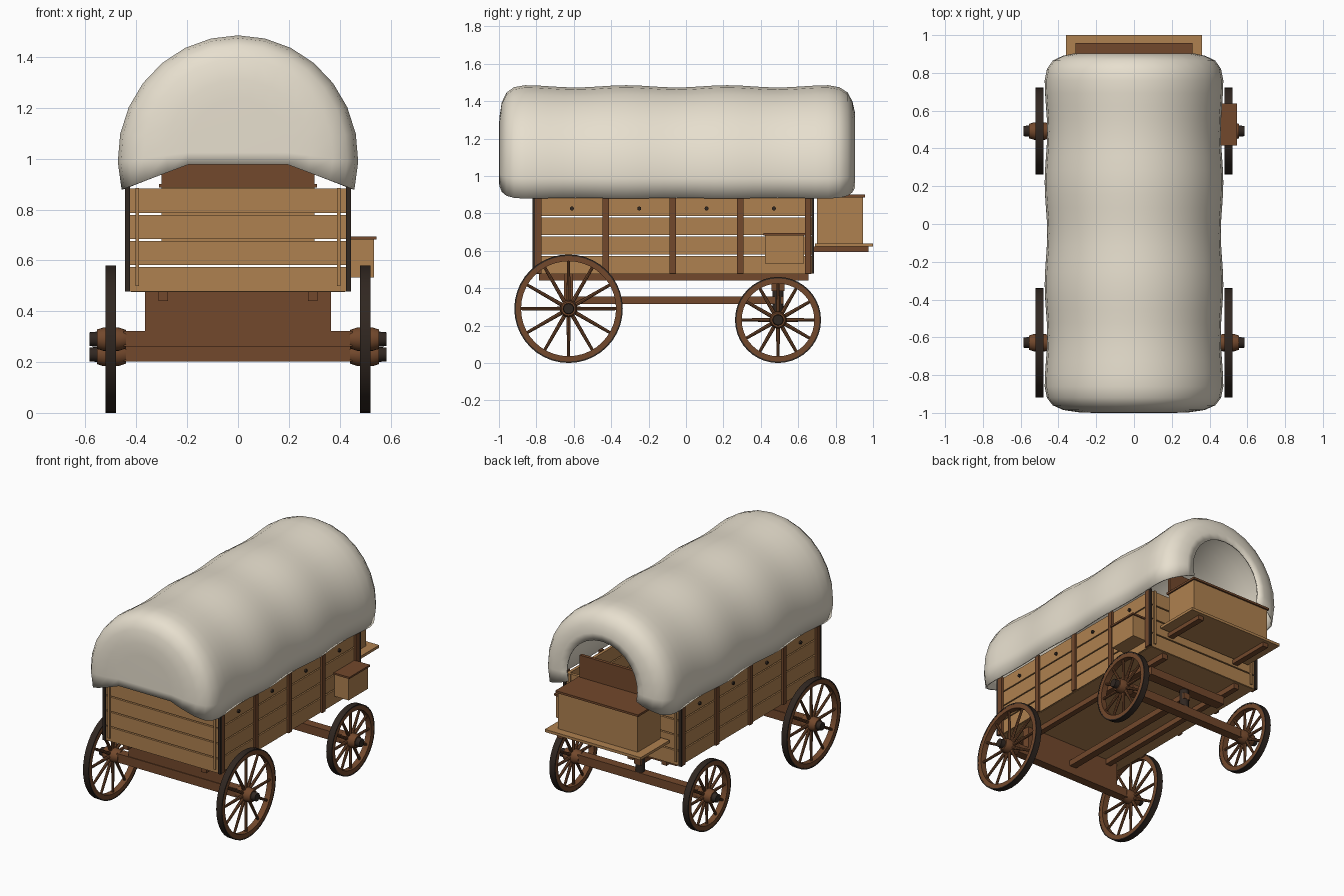
import bpy, bmesh
from math import sin, cos, pi, radians
from mathutils import Matrix, Vector

if "Cube" in bpy.data.objects:
    bpy.data.objects.remove(bpy.data.objects["Cube"])


def material(name, rgb):
    m = bpy.data.materials.new(name)
    m.diffuse_color = (*rgb, 1)
    m.use_nodes = True
    m.node_tree.nodes["Principled BSDF"].inputs["Base Color"].default_value = m.diffuse_color
    return m


PLANK = material("plank_wood", (0.43, 0.22, 0.08))
BEAM = material("beam_wood", (0.17, 0.065, 0.025))
IRON = material("iron", (0.03, 0.02, 0.015))
CANVAS = material("canvas", (0.80, 0.74, 0.62))


def finish(name, bm, mat, smooth=False):
    me = bpy.data.meshes.new(name)
    bm.to_mesh(me)
    bm.free()
    me.materials.append(mat)
    if smooth:
        me.shade_smooth()
        me.set_sharp_from_angle(angle=radians(40))
    ob = bpy.data.objects.new(name, me)
    bpy.context.collection.objects.link(ob)
    return ob


def boxes(name, mat, spans):
    """One object from (x0, x1, y0, y1, z0, z1) blocks."""
    bm = bmesh.new()
    for x0, x1, y0, y1, z0, z1 in spans:
        m = Matrix.Translation(((x0 + x1) / 2, (y0 + y1) / 2, (z0 + z1) / 2))
        bmesh.ops.create_cube(bm, size=1, matrix=m @ Matrix.Diagonal((x1 - x0, y1 - y0, z1 - z0, 1)))
    return finish(name, bm, mat)


def both(x0, x1, *rest):
    """The same block on the right and left side."""
    return [(x0, x1, *rest), (-x1, -x0, *rest)]


def lathe_x(name, mat, profile, centre, n=40):
    """Spin a closed (x, radius) profile around the x axis."""
    bm = bmesh.new()
    rings = [[bm.verts.new((centre[0] + x, centre[1] + r * cos(2 * pi * i / n),
                            centre[2] + r * sin(2 * pi * i / n))) for x, r in profile] for i in range(n)]
    k = len(profile)
    for i in range(n):
        a, b = rings[i], rings[(i + 1) % n]
        for j in range(k):
            bm.faces.new((a[j], a[(j + 1) % k], b[(j + 1) % k], b[j]))
    bmesh.ops.remove_doubles(bm, verts=bm.verts, dist=1e-5)
    bmesh.ops.recalc_face_normals(bm, faces=bm.faces)
    return finish(name, bm, mat, True)


# wheels: felloe, iron tyre, hub, axle nut, twelve spokes
def wheel(name, side, y, r):
    c = (side * 0.5, y, r)
    t = r - 0.008
    lathe_x(name + "_felloe", BEAM, [(-.02, t), (.02, t), (.02, r - .036), (-.02, r - .036)], c)
    lathe_x(name + "_tyre", IRON, [(-.021, r), (.021, r), (.021, t), (-.021, t)], c)
    hub = [(-.06, 0), (-.06, .036), (-.03, .046), (.03, .046), (.055, .038), (.055, 0)]
    lathe_x(name + "_hub", BEAM, [(x * side, q) for x, q in hub], c, 20)
    lathe_x(name + "_nut", IRON, [(side * x, q) for x, q in ((.05, 0), (.05, .03), (.085, .027), (.085, 0))], c, 16)
    bm = bmesh.new()
    length = r - .06
    for i in range(12):
        m = (Matrix.Translation(c) @ Matrix.Rotation(i * pi / 6, 4, 'X')
             @ Matrix.Translation((0, 0, .03 + length / 2)))
        bmesh.ops.create_cone(bm, cap_ends=True, segments=8, radius1=.011, radius2=.008, depth=length, matrix=m)
    finish(name + "_spokes", bm, BEAM, True)


RY, FY = -0.628, 0.492
for side, label in ((1, "right"), (-1, "left")):
    wheel("rear_wheel_" + label, side, RY, 0.29)
    wheel("front_wheel_" + label, side, FY, 0.23)

# running gear
boxes("rear_axle", BEAM, [(-.45, .45, RY - .03, RY + .03, .262, .322)])
boxes("front_axle", BEAM, [(-.45, .45, FY - .03, FY + .03, .203, .262)])
boxes("rear_bolster", BEAM, [(-.365, .365, RY - .025, RY + .025, .322, .476)])
boxes("front_bolster", BEAM, [(-.3, .3, FY - .035, FY + .035, .385, .44)])
boxes("reach_pole", BEAM, [(-.025, .025, RY, FY + .03, .315, .355)])
boxes("floor_rails", BEAM, both(.275, .313, -.787, .655, .44, .478))
bm = bmesh.new()
bmesh.ops.create_cone(bm, cap_ends=True, segments=16, radius1=.03, radius2=.03, depth=.2,
                      matrix=Matrix.Translation((0, FY, .34)))
finish("king_pin", bm, IRON, True)

# wagon box: four boards per wall with narrow gaps
boxes("floor", PLANK, [(-.42, .42, -.805, .67, .476, .492)])
side_boards, end_boards = [], []
for i in range(4):
    z0 = .478 + i * .103
    side_boards += both(.408, .428, -.805, .67, z0, z0 + .095)
    end_boards += [(-.425, .425, y - .01, y + .01, z0, z0 + .095) for y in (-.802, .665)]
boxes("side_boards", PLANK, side_boards)
boxes("end_boards", PLANK, end_boards)
stakes = []
for y in (-.79, -.43, -.07, .29, .652):
    stakes += both(.426, .442, y - .017, y + .017, .478, .89)
boxes("side_stakes", BEAM, stakes)
corners, battens = [], []
for y0, y1 in ((-.82, -.806), (.67, .684)):
    corners += both(.424, .444, y0, y1, .478, .89)
    battens += both(.389, .404, y0, y1, .5, .885)
boxes("corner_irons", IRON, corners)
boxes("end_battens", PLANK, battens)
bm = bmesh.new()
for s in (1, -1):
    for y in (-.61, -.25, .11, .47):
        m = Matrix.Translation((s * .431, y, .826)) @ Matrix.Rotation(pi / 2, 4, 'Y')
        bmesh.ops.create_cone(bm, cap_ends=True, segments=10, radius1=.011, radius2=.011, depth=.016, matrix=m)
finish("side_bolts", bm, IRON, True)

# driver's seat
boxes("seat_arms", BEAM, both(.245, .285, .66, .975, .594, .622))
boxes("footboard", PLANK, [(-.36, .36, .69, 1.0, .622, .64)])
boxes("seat_box", PLANK, [(-.3, .3, .70, .946, .64, .886)])
boxes("seat_lid", BEAM, [(-.31, .31, .69, .957, .886, .9)])
boxes("seat_back", BEAM, [(-.3, .3, .69, .712, .9, 1.05)])

# tool box on the right side
boxes("tool_box", PLANK, [(.428, .535, .422, .63, .532, .682)])
boxes("tool_box_lid", BEAM, [(.428, .545, .415, .638, .682, .694)])

# canvas cover: arch section swept along y, sagging between hoops, gathered at the ends
rows = [(-1.0, .42), (-.998, .6), (-.985, .79), (-.96, .91), (-.92, .975)]
for i in range(25):
    y = -.86 + i * 1.62 / 24
    rows.append((y, 1 - .028 * sin(pi * (y + .86) / .54) ** 2))
rows += [(.82, .975), (.865, .91), (.89, .8), (.903, .67), (.9, .56)]
N = 16
bm = bmesh.new()
grid = []
for y, s in rows:
    ring = []
    for j in range(N + 1):
        a = radians(-14.5 + 209 * j / N)
        ring.append(bm.verts.new((s * .473 * cos(a), y, 1.05 + s * (-.05 + .485 * sin(a)))))
    grid.append(ring)
for a, b in zip(grid, grid[1:]):
    for j in range(N):
        bm.faces.new((a[j], b[j], b[j + 1], a[j + 1]))
bm.faces.new(grid[0])
cover = finish("canvas_cover", bm, CANVAS, True)
thick = cover.modifiers.new("thickness", 'SOLIDIFY')
thick.thickness = .01
